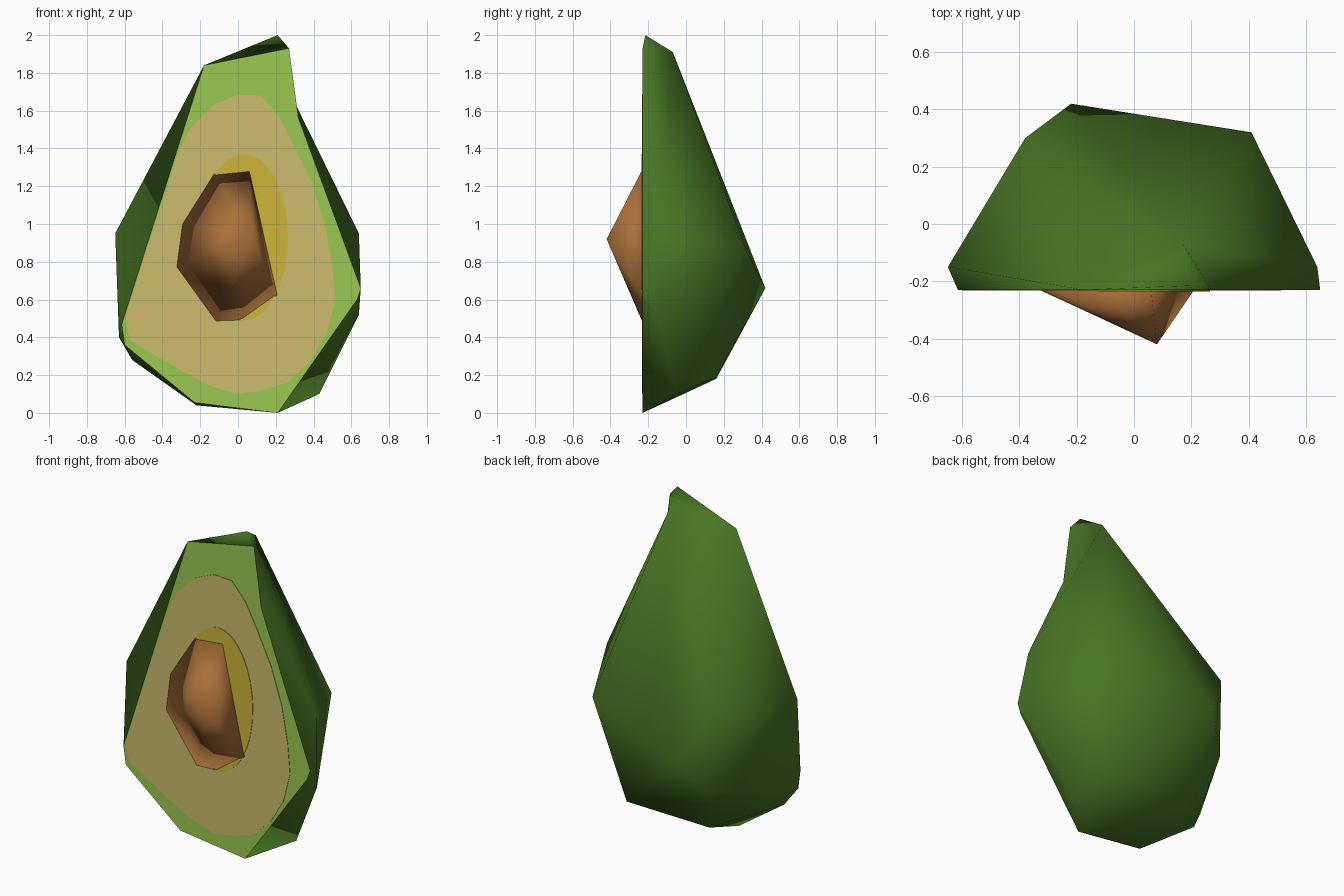
import bpy, bmesh, math
from mathutils import Vector

if "Cube" in bpy.data.objects:
    bpy.data.objects.remove(bpy.data.objects["Cube"])

FRONT = -0.23  # plane of the cut face


def material(name, rgb):
    m = bpy.data.materials.new(name)
    m.diffuse_color = (*rgb, 1)
    m.use_nodes = True
    m.node_tree.nodes["Principled BSDF"].inputs["Base Color"].default_value = m.diffuse_color
    return m


skin = material("dark green skin", (0.065, 0.18, 0.018))
rim = material("light green flesh", (0.33, 0.58, 0.085))
cream = material("cream flesh", (0.61, 0.51, 0.155))
hollow = material("yellow hollow", (0.61, 0.47, 0.042))
brown = material("brown seed", (0.41, 0.165, 0.043))


def add_hull(bm, points):
    part = bmesh.new()
    for p in points:
        part.verts.new(p)
    r = bmesh.ops.convex_hull(part, input=part.verts[:])
    spare = {v for v in r["geom_interior"] + r["geom_unused"] if isinstance(v, bmesh.types.BMVert)}
    bmesh.ops.delete(part, geom=list(spare), context='VERTS')
    me = bpy.data.meshes.new("part")
    part.to_mesh(me)
    part.free()
    bm.from_mesh(me)
    bpy.data.meshes.remove(me)


def finish(name, bm, mats):
    me = bpy.data.meshes.new(name)
    bm.to_mesh(me)
    bm.free()
    for m in mats:
        me.materials.append(m)
    ob = bpy.data.objects.new(name, me)
    bpy.context.collection.objects.link(ob)
    return ob


# Fruit half: main body plus crooked neck, sharing one triangle
left_top, back_top, bend = (-0.18, FRONT, 1.84), (0.17, -0.07, 1.91), (0.32, FRONT, 1.56)
cap = [left_top, back_top, bend]
face_points = [(0.65, 0.66), (0.63, 0.6), (0.21, 0.0), (-0.23, 0.055), (-0.6, 0.36), (-0.615, 0.47)]
body = cap + [(x, FRONT, z) for x, z in face_points] + [
    (-0.65, -0.15, 0.95), (-0.63, -0.18, 0.40), (-0.56, -0.15, 0.28), (-0.22, -0.2, 0.04),
    (0.64, -0.15, 0.95), (0.64, -0.15, 0.52), (0.43, -0.05, 0.10),
    (-0.22, 0.42, 0.66), (0.41, 0.32, 0.86), (-0.38, 0.30, 0.95), (-0.37, 0.30, 0.46),
    (0.29, 0.16, 0.19), (-0.27, 0.16, 0.18)]
bm = bmesh.new()
add_hull(bm, body)
add_hull(bm, cap + [(0.27, FRONT, 1.93), (0.21, -0.215, 2.0)])
inner = [f for f in bm.faces
         if all(min((v.co - Vector(c)).length for c in cap) < 1e-4 for v in f.verts)]
bmesh.ops.delete(bm, geom=inner, context='FACES_ONLY')
bmesh.ops.remove_doubles(bm, verts=bm.verts[:], dist=1e-4)
bmesh.ops.recalc_face_normals(bm, faces=bm.faces[:])
for f in bm.faces:
    cut = all(abs(v.co.y - FRONT) < 1e-4 for v in f.verts)
    f.material_index = int(cut)
    f.smooth = not cut
for e in bm.edges:
    if len({f.material_index for f in e.link_faces}) > 1:
        e.smooth = False
finish("fruit_half", bm, [skin, rim])


def plate(name, outline, thick, mat):
    bm = bmesh.new()
    f = bm.faces.new([bm.verts.new((x, FRONT - thick, z)) for x, z in outline])
    r = bmesh.ops.extrude_face_region(bm, geom=[f])
    for v in r["geom"]:
        if isinstance(v, bmesh.types.BMVert):
            v.co.y = FRONT
    bmesh.ops.recalc_face_normals(bm, faces=bm.faces[:])
    finish(name, bm, [mat])


# Cream flesh, cut off by the left edge of the face
plate("cream_flesh", [
    (0.0, 1.685), (0.12, 1.68), (0.21, 1.58), (0.29, 1.43), (0.39, 1.22), (0.46, 1.0),
    (0.50, 0.78), (0.515, 0.6), (0.47, 0.42), (0.38, 0.27), (0.26, 0.16), (0.13, 0.12),
    (0.0, 0.10), (-0.14, 0.14), (-0.3, 0.225), (-0.43, 0.3), (-0.57, 0.385), (-0.60, 0.5),
    (-0.315, 1.38), (-0.25, 1.51), (-0.13, 1.63)], 0.003, cream)

# Yellow hollow around the seed
plate("seed_hollow", [(0.03 + 0.235 * math.cos(t * math.tau / 32), 0.93 + 0.44 * math.sin(t * math.tau / 32))
                      for t in range(32)], 0.006, hollow)

# Seed: faceted base rising to one point
seed_base = [(-0.13, 1.27), (0.06, 1.29), (0.21, 0.62), (0.02, 0.485), (-0.12, 0.48), (-0.33, 0.77), (-0.3, 1.0)]
bm = bmesh.new()
add_hull(bm, [(x, FRONT, z) for x, z in seed_base] + [(0.08, -0.42, 0.92)])
bmesh.ops.recalc_face_normals(bm, faces=bm.faces[:])
for f in bm.faces:
    f.smooth = f.normal.y > -0.99
for e in bm.edges:
    e.smooth = all(f.smooth for f in e.link_faces)
finish("seed", bm, [brown])
